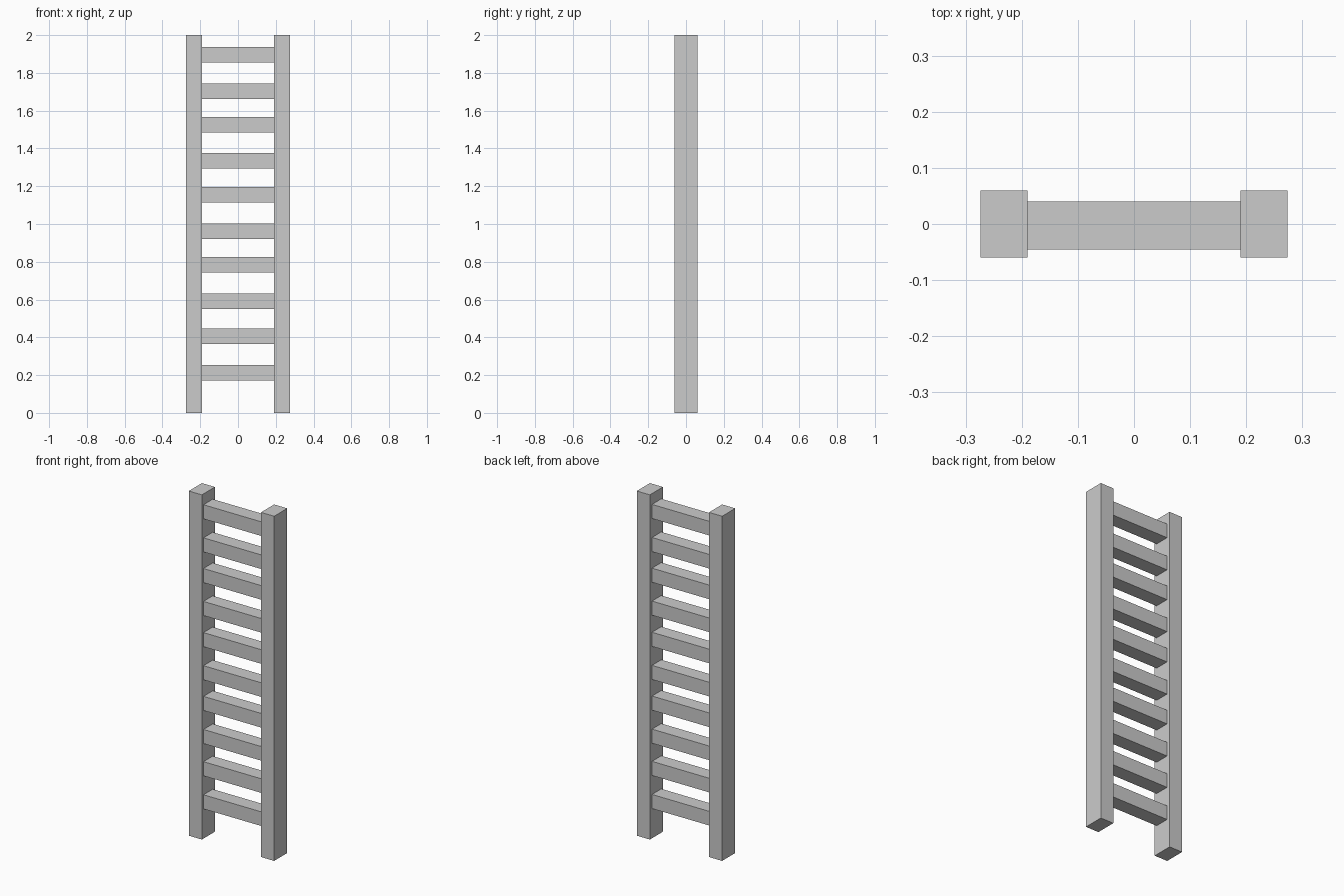
import bpy

if "Cube" in bpy.data.objects:
    bpy.data.objects.remove(bpy.data.objects["Cube"])


def box(name, lo, hi):
    """Axis-aligned box between two corners."""
    bpy.ops.mesh.primitive_cube_add(size=1)
    ob = bpy.context.object
    ob.name = name
    ob.location = [(a + b) / 2 for a, b in zip(lo, hi)]
    ob.scale = [b - a for a, b in zip(lo, hi)]
    bpy.ops.object.transform_apply(location=True, rotation=False, scale=True)
    return ob


INNER, OUTER = 0.19, 0.274

# Side rails
box("left_rail", (-OUTER, -0.06, 0), (-INNER, 0.06, 2))
box("right_rail", (INNER, -0.06, 0), (OUTER, 0.06, 2))

# Rungs, slightly uneven in spacing, butted against the rails
rung_heights = [0.213, 0.405, 0.592, 0.784, 0.962, 1.154, 1.335, 1.526, 1.704, 1.896]
for i, z in enumerate(rung_heights, 1):
    box(f"rung_{i}", (-INNER, -0.045, z - 0.041), (INNER, 0.04, z + 0.041))
